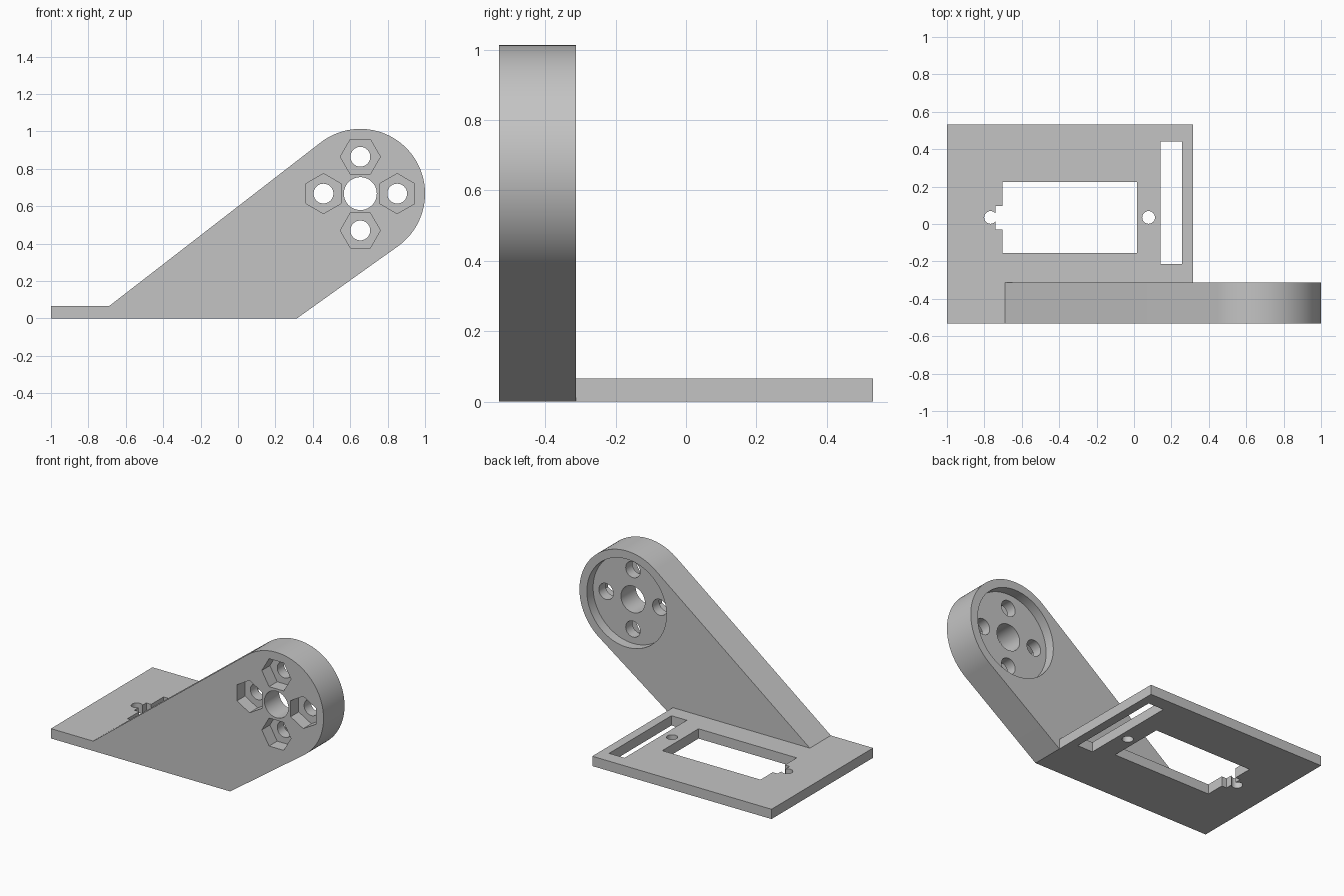
import bpy
import bmesh
from math import acos, atan2, cos, hypot, pi, sin

cube = bpy.data.objects.get("Cube")
if cube:
    bpy.data.objects.remove(cube, do_unlink=True)

FRONT, ARM_BACK, BACK = -0.532, -0.312, 0.532
LEFT_END, PLATE_END, THICK = -1.0, 0.315, 0.065
HUB_X, HUB_Z, HUB_R = 0.654, 0.667, 0.346
BOLT_R = 0.197
HOLE_Y = 0.035

grey = bpy.data.materials.new("plain grey")
grey.use_nodes = True
colour = (0.55, 0.55, 0.55, 1)
grey.diffuse_color = colour
grey.node_tree.nodes["Principled BSDF"].inputs["Base Color"].default_value = colour


def prism(name, points, low, high, axis):
    """Extrude a closed outline along y (points are x, z) or z (points are x, y)."""
    bm = bmesh.new()

    def place(p, h):
        return (p[0], h, p[1]) if axis == "y" else (p[0], p[1], h)

    face = bm.faces.new([bm.verts.new(place(p, low)) for p in points])
    top = bmesh.ops.extrude_face_region(bm, geom=[face])["geom"]
    shift = place((0, 0), high - low)
    bmesh.ops.translate(bm, vec=shift, verts=[v for v in top if isinstance(v, bmesh.types.BMVert)])
    bmesh.ops.recalc_face_normals(bm, faces=bm.faces)
    mesh = bpy.data.meshes.new(name)
    bm.to_mesh(mesh)
    bm.free()
    mesh.materials.append(grey)
    obj = bpy.data.objects.new(name, mesh)
    bpy.context.collection.objects.link(obj)
    return obj


def ring(x, y, radius, sides=48, turn=0.0):
    return [(x + radius * cos(turn + 2 * pi * i / sides),
             y + radius * sin(turn + 2 * pi * i / sides)) for i in range(sides)]


def box(x0, x1, y0, y1):
    return [(x0, y0), (x1, y0), (x1, y1), (x0, y1)]


def tangent_angle(point, side):
    """Hub angle where a line from the point touches the hub circle."""
    dx, dz = point[0] - HUB_X, point[1] - HUB_Z
    return atan2(dz, dx) + side * acos(HUB_R / hypot(dx, dz))


def combine(target, tools, operation):
    """Apply booleans to the target, then drop the tools."""
    for tool in tools:
        tool.hide_render = True
        mod = target.modifiers.new(tool.name, "BOOLEAN")
        mod.operation, mod.solver, mod.object = operation, "EXACT", tool
    bpy.context.view_layer.update()
    result = target.evaluated_get(bpy.context.evaluated_depsgraph_get())
    mesh = bpy.data.meshes.new_from_object(result)
    target.modifiers.clear()
    target.data = mesh
    for tool in tools:
        bpy.data.objects.remove(tool, do_unlink=True)


# Sloping arm with a round hub
heel, toe = (-0.69, THICK), (PLATE_END, 0)
start, end = tangent_angle(toe, 1), tangent_angle(heel, -1) + 2 * pi
steps = 64
arc = [(HUB_X + HUB_R * cos(a), HUB_Z + HUB_R * sin(a))
       for a in (start + (end - start) * i / steps for i in range(steps + 1))]
bracket = prism("servo_arm_bracket", [(heel[0], 0), toe] + arc + [heel], FRONT, ARM_BACK, "y")

# Base plate joined to the arm
plate = prism("base_plate", box(LEFT_END, PLATE_END, FRONT, BACK), 0, THICK, "z")
combine(bracket, [plate], "UNION")

# Hub: back recess, centre bore, four bolt holes with hexagonal nut pockets
cutters = [
    prism("hub_recess", ring(HUB_X, HUB_Z, 0.292, 80), ARM_BACK - 0.066, 0, "y"),
    prism("hub_bore", ring(HUB_X, HUB_Z, 0.088), -1, 0, "y"),
]
for i in range(4):
    angle = i * pi / 2
    x, z = HUB_X + BOLT_R * cos(angle), HUB_Z + BOLT_R * sin(angle)
    cutters.append(prism("bolt_hole", ring(x, z, 0.053, 40), -1, 0, "y"))
    cutters.append(prism("nut_pocket", ring(x, z, 0.107, 6, angle + pi / 2), -1, FRONT + 0.085, "y"))

# Plate: motor window with cable notch, slot and screw holes
openings = {
    "motor_window": box(-0.704, 0.016, -0.154, 0.225),
    "cable_notch": box(-0.74, -0.65, -0.03, 0.096),
    "strap_slot": box(0.143, 0.256, -0.213, 0.44),
    "left_screw_hole": ring(-0.767, HOLE_Y, 0.034, 32),
    "right_screw_hole": ring(0.078, HOLE_Y, 0.034, 32),
}
cutters += [prism(name, outline, -0.1, 0.2, "z") for name, outline in openings.items()]
combine(bracket, cutters, "DIFFERENCE")

# Smooth round walls, keep the corners crisp
bpy.ops.object.select_all(action="DESELECT")
bracket.select_set(True)
bpy.context.view_layer.objects.active = bracket
bpy.ops.object.shade_smooth_by_angle(angle=pi / 9)
